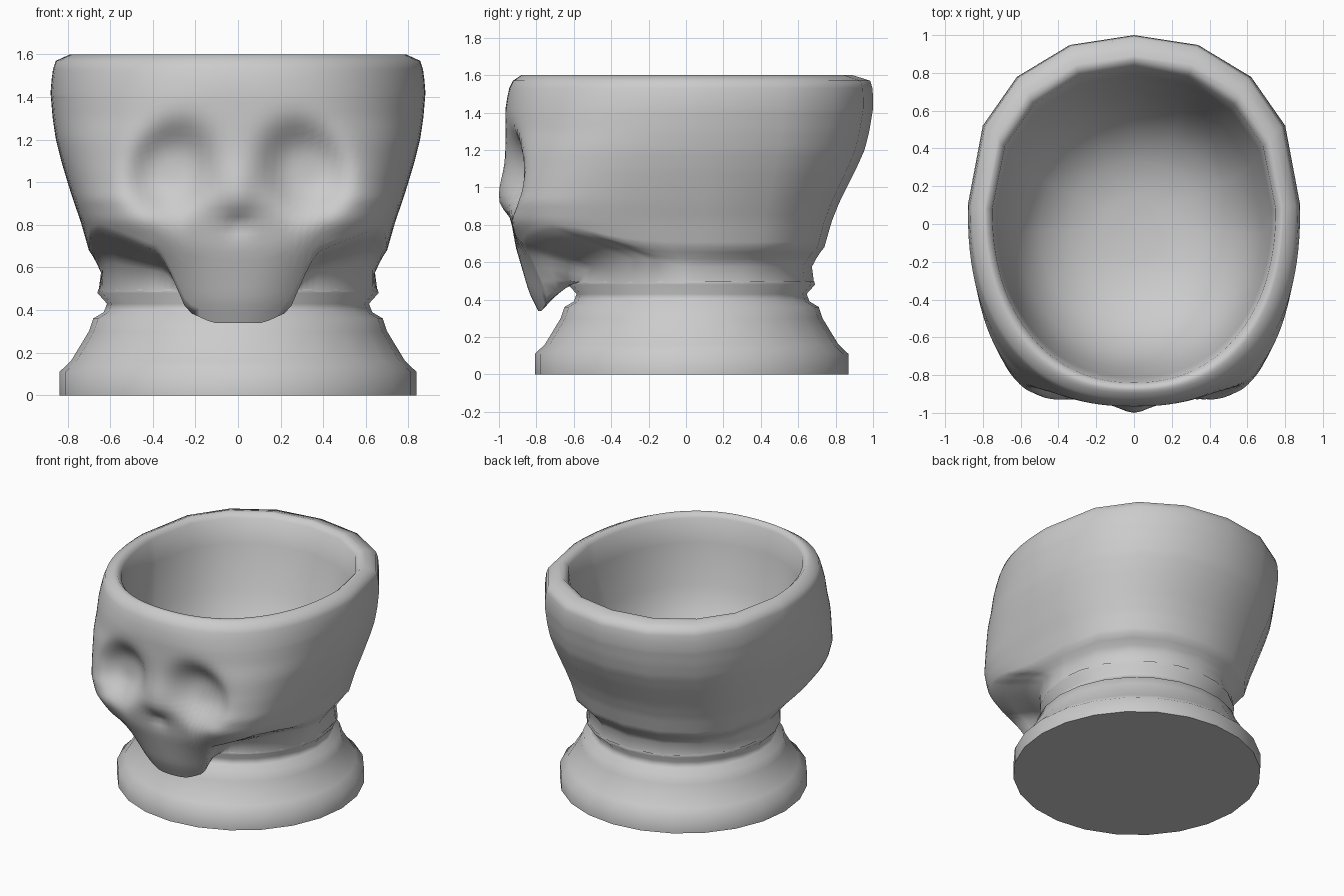
import bpy, bmesh
from math import sin, cos, radians, exp

if "Cube" in bpy.data.objects:
    bpy.data.objects.remove(bpy.data.objects["Cube"])


def table(rows, z):
    """Linear lookup: rows of (key, value, value...)."""
    if z <= rows[0][0]:
        return rows[0][1:]
    for p, q in zip(rows, rows[1:]):
        if z <= q[0]:
            f = (z - p[0]) / (q[0] - p[0])
            return [a + (b - a) * f for a, b in zip(p[1:], q[1:])]
    return rows[-1][1:]


def oval(deg, z, a, yf, yb, c, nf=2.0, nb=2.0):
    """Point on a ring: half width a, front yf, back yb, widest at y = c."""
    s, front = sin(radians(deg)), cos(radians(deg)) >= 0
    n = nf if front else nb
    k = max(0.0, 1 - abs(s) ** n) ** (1 / n)
    return [a * s, c + ((yf if front else yb) - c) * k, z]


def loft(name, rings, cap_start=False, cap_end=False):
    bm = bmesh.new()
    vs = [[bm.verts.new(p) for p in r] for r in rings]
    n = len(vs[0])
    for lo, hi in zip(vs, vs[1:]):
        for i in range(n):
            j = (i + 1) % n
            bm.faces.new((lo[i], lo[j], hi[j], hi[i]))
    if cap_start:
        bm.faces.new(vs[0][::-1])
    if cap_end:
        bm.faces.new(vs[-1])
    me = bpy.data.meshes.new(name)
    bm.to_mesh(me)
    bm.free()
    ob = bpy.data.objects.new(name, me)
    bpy.context.collection.objects.link(ob)
    bpy.context.view_layer.objects.active = ob
    ob.select_set(True)
    bpy.ops.object.shade_smooth_by_angle(angle=radians(85))
    ob.select_set(False)
    return ob


# Pedestal: turned foot with a groove at the neck
foot = [(0, .838), (.11, .838), (.16, .785), (.3, .70), (.36, .68), (.39, .63),
        (.43, .615), (.48, .66), (.5, .655)]
loft("pedestal", [[oval(d, z, r, .03 - r, .03 + r, .03) for d in range(0, 360, 15)]
                  for z, r in foot], cap_start=True)

# Skull bowl profile: height, half width, front y, back y, squareness of the front
bowl = [(.34, .70, -.79, .72, 3), (.44, .70, -.84, .72, 3), (.68, .70, -.91, .74, 3.3),
        (.82, .74, -.935, .78, 4.3), (.92, .775, -.965, .82, 4), (1.0, .80, -.965, .86, 3.6),
        (1.1, .83, -.965, .91, 3.2), (1.2, .855, -.965, .955, 2.9), (1.3, .87, -.965, .98, 2.6),
        (1.42, .88, -.965, 1.0, 2.4), (1.52, .872, -.95, 1.0, 2.3),
        (1.57, .855, -.925, .985, 2.3), (1.6, .79, -.88, .89, 2.3)]
# Lower edge of cheek and jaw: distance from centre, height
lip_edge = [(0, .34), (.12, .34), (.22, .385), (.26, .43), (.30, .54), (.37, .67),
            (.50, .73), (.62, .78), (.67, .76), (.70, .68)]
# Fine columns across the face, broad columns round the back
columns = list(range(-90, 91, 3)) + [114.5, 135.2, 157.3, 180, 202.7, 224.8, 245.5]


def face_depth(x, z):
    """How far the face is pushed in (+) or out (-) along y."""
    x = abs(x)
    eye = ((x - .31 - (1.06 - z) * .15) / .18) ** 2 + ((z - 1.06) / .2) ** 2
    d = .13 * exp(-eye ** 1.7)
    d -= .035 * exp(-(x / .08) ** 2 - ((z - .96) / .13) ** 2)       # nose ridge
    d += .035 * exp(-(x / .06) ** 2 - ((z - .80) / .045) ** 2)      # nose hollow
    d -= .03 * exp(-((x - .42) / .15) ** 2 - ((z - .83) / .08) ** 2)  # cheekbone
    d += max(0, .7 - z) / .3 * 1.2 * min(x, .35) ** 2               # jaw curve
    return d


def outer(deg, z):
    a, yf, yb, n = table(bowl, z)
    p = oval(deg, z, a, yf, yb, .1, n, 2.2)
    if cos(radians(deg)) > .02:
        p[1] += face_depth(p[0], z)
    return p


def lip(deg):
    if cos(radians(deg)) < 0:
        return .68
    return table(lip_edge, abs(.7 * sin(radians(deg))))[0]


def stem(deg, z):
    r = .655 - .012 * exp(-((z - .57) / .04) ** 2) + max(0, z - .58) * .3
    return oval(deg, z, r, .03 - r, .03 + r, .03)


def underside(deg, f):
    """Concave sweep from the neck (f = 0) out to the lip (f = 1)."""
    s, e = stem(deg, .49 + max(0, lip(deg) - .49) * .45), outer(deg, lip(deg))
    return [s[0] + (e[0] - s[0]) * f, s[1] + (e[1] - s[1]) * f,
            s[2] + (e[2] - s[2]) * f + .03 * f * (1 - f)]


# Neck, underside of the jaw, then outer wall up to the rim
rings = [[stem(d, .485) for d in columns]]
rings += [[underside(d, f) for d in columns] for f in (0, .33, .67)]
STEPS = 26
for i in range(STEPS + 1):
    rings.append([outer(d, lip(d) + (1.42 - lip(d)) * i / STEPS) for d in columns])
for z in (1.48, 1.53, 1.57, 1.59, 1.6):
    rings.append([outer(d, z) for d in columns])

# Inside of the bowl down to a rounded floor
inside = [(1.6, .78, -.86, .87), (1.57, .75, -.84, .835), (1.4, .73, -.81, .79),
          (1.1, .68, -.76, .70), (.9, .61, -.68, .61), (.75, .5, -.55, .49),
          (.65, .34, -.38, .33), (.61, .16, -.2, .15)]
for z, a, yf, yb in inside:
    rings.append([oval(d, z, a, yf, yb, .08 if z > 1.2 else 0, 2.2, 2.1) for d in columns])
loft("skull_bowl", rings, cap_end=True)
